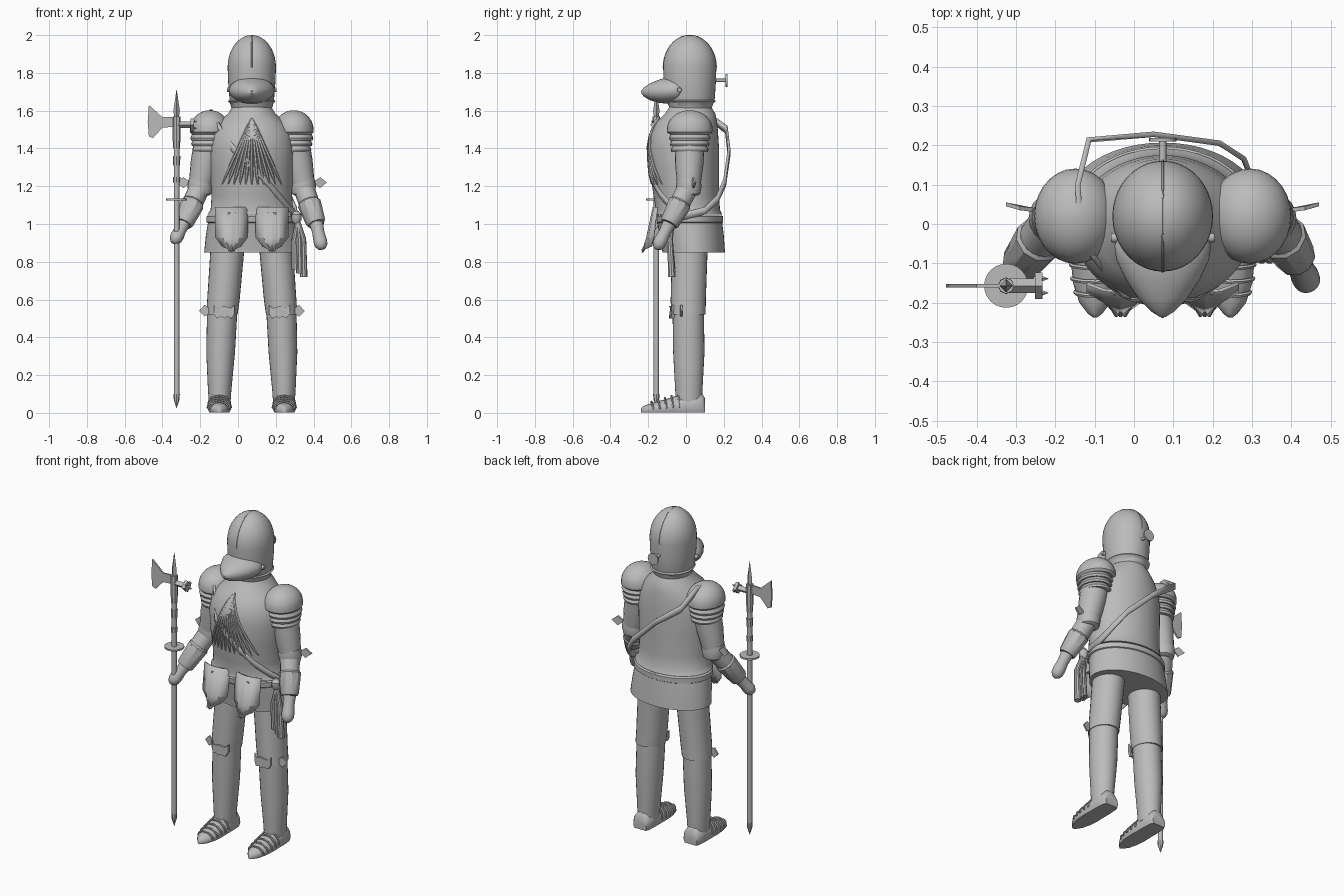
import bpy, bmesh, math
from mathutils import Vector

steel = bpy.data.materials.new("steel_grey")
steel.diffuse_color = (0.5, 0.5, 0.5, 1)
CX = 0.073  # mid-plane of the figure


def finish(name, bm, angle=35):
    bmesh.ops.recalc_face_normals(bm, faces=bm.faces)
    me = bpy.data.meshes.new(name)
    bm.to_mesh(me)
    bm.free()
    me.materials.append(steel)
    ob = bpy.data.objects.new(name, me)
    bpy.context.collection.objects.link(ob)
    bpy.ops.object.select_all(action='DESELECT')
    ob.select_set(True)
    bpy.context.view_layer.objects.active = ob
    bpy.ops.object.shade_smooth_by_angle(angle=math.radians(angle))
    return ob


def skin(name, rings, angle=35):
    """Join rings of points into a capped skin."""
    bm = bmesh.new()
    vs = [[bm.verts.new(p) for p in r] for r in rings]
    n = len(vs[0])
    for a, b in zip(vs, vs[1:]):
        for i in range(n):
            j = (i + 1) % n
            bm.faces.new((a[i], a[j], b[j], b[i]))
    bm.faces.new(vs[0])
    bm.faces.new(vs[-1])
    return finish(name, bm, angle)


def loft(name, rings, n=32, axis='z', angle=35):
    """Rings are (x, y, z, r1, r2), level along z or upright along y."""
    out = []
    for x, y, z, a, b in rings:
        pts = []
        for i in range(n):
            t = math.tau * i / n
            c, s = a * math.cos(t), b * math.sin(t)
            pts.append((x + c, y + s, z) if axis == 'z' else (x + c, y, z + s))
        out.append(pts)
    return skin(name, out, angle)


def tube(name, path, radii, n=20, angle=35):
    path = [Vector(p) for p in path]
    out = []
    for k, p in enumerate(path):
        d = (path[min(k + 1, len(path) - 1)] - path[max(k - 1, 0)]).normalized()
        u = d.cross(Vector((0, 1, 0)) if abs(d.y) < .9 else Vector((1, 0, 0))).normalized()
        v = d.cross(u)
        r = radii[k]
        out.append([p + r * (u * math.cos(math.tau * i / n) + v * math.sin(math.tau * i / n))
                    for i in range(n)])
    return skin(name, out, angle)


def plate(name, pts, thick):
    """Thin slab from an outline, thickened along a vector."""
    t = Vector(thick) / 2
    return skin(name, [[Vector(p) - t for p in pts], [Vector(p) + t for p in pts]])


# Body armour: z, half width, front y, back y
TORSO = [(1.05, .235, -.165, .192), (1.075, .218, -.16, .18), (1.15, .213, -.172, .175),
         (1.28, .22, -.192, .175), (1.4, .225, -.2, .175), (1.48, .212, -.187, .17),
         (1.54, .175, -.155, .165), (1.585, .125, -.11, .155), (1.625, .1, -.085, .13)]


def body_rings(rows):
    return [(CX, (f + b) / 2, z, w, (b - f) / 2) for z, w, f, b in rows]


def front_y(x, z):
    for p, q in zip(TORSO, TORSO[1:]):
        if p[0] <= z <= q[0]:
            t = (z - p[0]) / (q[0] - p[0])
            w, f, b = [p[i] + (q[i] - p[i]) * t for i in (1, 2, 3)]
            return (f + b) / 2 - (b - f) / 2 * math.sqrt(max(0, 1 - ((x - CX) / w) ** 2))
    return 0


loft("breast_and_back_plate", body_rings(TORSO), 48)
loft("belt", body_rings([(1.005, .232, -.155, .19), (1.01, .24, -.16, .197),
                         (1.04, .24, -.163, .197), (1.045, .232, -.158, .19)]), 48)
loft("skirt", body_rings([(.85, .252, -.125, .207), (.87, .25, -.127, .205),
                          (.94, .243, -.14, .2), (1.02, .23, -.153, .19)]), 48)

# Fluted fan on the chest
for i in range(11):
    end = -.085 + i * .0316
    pts = []
    for k in range(8):
        t = k / 7
        x, z = CX + (end - CX) * t, 1.56 - .35 * t
        pts.append((x, front_y(x, z) - .002, z))
    tube("chest_flute", pts, [.004] + [.009] * 6 + [.003], 6)

# Helmet with neck rim, snout visor, pivots and rear rondel
loft("helmet", [(CX, .025, 1.61, .105, .11), (CX, .022, 1.66, .118, .13), (CX, .02, 1.75, .125, .138)]
     + [(CX, .02, 1.83 + .17 * math.sin(a), .127 * math.cos(a) + .001, .14 * math.cos(a) + .001)
        for a in [math.pi / 2 * k / 10 for k in range(11)]], 40)
loft("neck_rim", [(CX, .025, 1.615, .108, .108), (CX, .025, 1.64, .115, .12),
                  (CX, .025, 1.65, .125, .133), (CX, .025, 1.657, .117, .125)], 40)
tube("helmet_crest", [(CX, .02 - .14 * math.cos(a), 1.83 + .17 * math.sin(a) - .002)
                      for a in [math.pi * k / 20 for k in range(21)]], [.004] * 21, 6)
loft("snout_visor", [(CX, -.236, 1.698, .008, .008), (CX, -.222, 1.699, .03, .025),
                     (CX, -.19, 1.7, .062, .045), (CX, -.14, 1.703, .095, .062),
                     (CX, -.09, 1.707, .118, .071), (CX, -.055, 1.708, .123, .069),
                     (CX, -.03, 1.708, .115, .06)], 32, 'y')
for s in (-1, 1):
    tube("visor_pivot", [(CX + s * .115, -.035, 1.71), (CX + s * .132, -.035, 1.71)], [.013, .011], 12)
    tube("breath_slit", [(CX + s * .012, -.222, 1.715), (CX, -.237, 1.70)], [.003, .003], 6)
tube("rondel_stem", [(CX, .14, 1.76), (CX, .215, 1.76)], [.009, .009], 12)
tube("rondel_disc", [(CX, .21, 1.76), (CX, .219, 1.76)], [.035, .035], 20)
tube("brow_stud", [(CX, -.10, 1.87), (CX, -.085, 1.91)], [.007, .004], 8)

for s in (-1, 1):
    # Shoulder dome and overlapping lames
    sx = CX + s * .222
    loft("shoulder_dome", [(sx, .02, 1.475, .095, .108), (sx, .02, 1.487, .105, .121)]
         + [(sx, .02, 1.5 + .102 * math.sin(a), .104 * math.cos(a) + .001, .12 * math.cos(a) + .001)
            for a in [math.pi / 2 * k / 8 for k in range(9)]], 28)
    for k in range(3):
        z, r = 1.455 - k * .031, .098 - k * .005
        loft("shoulder_lame", [(sx + s * .006, .02, z - .012, r - .004, r + .007),
                               (sx + s * .006, .02, z, r, r + .012),
                               (sx + s * .006, .02, z + .026, r - .012, r - .002)], 28)
    # Leg armour
    lx = CX + s * .128
    loft("thigh_plate", [(lx + s * .03, .012, .52, .083, .092), (lx + s * .022, .012, .6, .086, .093),
                         (lx, .02, .88, .09, .095)], 28)
    loft("shin_plate", [(lx + s * .042, .015, .05, .057, .07), (lx + s * .042, .015, .12, .062, .072),
                        (lx + s * .037, .015, .32, .076, .083), (lx + s * .029, .012, .53, .08, .083)], 28)
    kx = lx + s * .018
    outline = [(-.055, .57), (-.055, .525), (-.04, .50), (-.015, .51), (0, .5), (.015, .51),
               (.04, .50), (.055, .525), (.055, .57), (.035, .555), (0, .565), (-.035, .555)]
    plate("knee_cop", [(kx + x, -.083 + 6 * x * x, z) for x, z in outline], (0, .016, 0))
    plate("knee_wing", [(CX + s * x, y, z) for x, y, z in
                        [(.205, -.03, .54), (.25, -.025, .572), (.28, -.02, .54), (.25, -.025, .51)]],
          (0, .01, 0))
    # Pointed foot with cross lames
    fx = CX + s * .172
    prof = [(.1, .045, .075), (.085, .055, .1), (.03, .06, .105), (-.03, .06, .095), (-.09, .062, .075),
            (-.15, .056, .058), (-.2, .04, .043), (-.228, .018, .032), (-.238, .005, .022)]
    shape = [(-.85, 0), (-1, .25), (-.9, .6), (-.5, .93), (0, 1), (.5, .93), (.9, .6), (1, .25), (.85, 0)]
    skin("foot", [[(fx + a * w, y, .003 + b * h) for a, b in shape] for y, w, h in prof], 50)
    for y, w, h in [(-.03, .06, .095), (-.065, .061, .084), (-.1, .061, .073),
                    (-.135, .058, .063), (-.17, .05, .053)]:
        tube("foot_lame", [(fx + a * w, y - .012 * b, .006 + b * h) for a, b in shape[1:-1]], [.006] * 7, 6)
    # Hanging hip plate with a folded, fluted point
    tx = CX + s * .107
    top = [(-.087, -.155, 1.09), (-.043, -.172, 1.09), (0, -.176, 1.09), (.043, -.172, 1.09), (.087, -.155, 1.09)]
    mid = [(-.087, -.175, .93), (-.043, -.20, .925), (0, -.212, .925), (.043, -.20, .925), (.087, -.175, .93)]
    low = [(-.05, -.185, .88), (-.022, -.222, .868), (0, -.235, .85), (.022, -.222, .868), (.05, -.185, .88)]
    bm = bmesh.new()
    rows = [[bm.verts.new((tx + s * x, y, z)) for x, y, z in r] for r in (top, mid, low)]
    for a, b in zip(rows, rows[1:]):
        for i in range(4):
            bm.faces.new((a[i], a[i + 1], b[i + 1], b[i]))
    ob = finish("hip_plate", bm, 12)
    ob.modifiers.new("thickness", 'SOLIDIFY').thickness = .008
    for x in (-.035, 0, .035):
        tube("hip_plate_flute", [(tx + x, -.205 + abs(x) * .2, .92), (tx + x * .3, -.232, .858)],
             [.002, .006], 6)
    plate("hip_strap", [(tx + x, -.166, z) for x, z in
                        [(-.02, 1.0), (.02, 1.0), (.02, 1.06), (-.02, 1.06)]], (0, .03, 0))


# Arms: upper arm, elbow with wing, flared cuff, mitten
def arm(shoulder, elbow, wrist, hand, s):
    S, E, W, H = map(Vector, (shoulder, elbow, wrist, hand))
    tube("upper_arm", [S, S.lerp(E, .5), E], [.08, .076, .062])
    tube("elbow_cop", [E + Vector((0, 0, k * .02)) for k in (-2.4, -2, 0, 2, 2.4)],
         [.048, .06, .068, .06, .048])
    tube("forearm", [E, E.lerp(W, .5), W], [.056, .054, .043])
    tube("cuff", [E.lerp(W, .42), E.lerp(W, .46), E.lerp(W, .95), W], [.056, .063, .052, .046], 10)
    d = (H - W).normalized()
    tube("mitten", [W, W.lerp(H, .4), W.lerp(H, .8), H, H + d * .02, H + d * .028],
         [.036, .032, .036, .034, .022, .006])
    plate("elbow_wing", [E + Vector(p) for p in [(s * .05, .02, .02), (s * .09, .025, .048),
                         (s * .125, .035, .02), (s * .09, .025, -.01)]], (0, .01, 0))


arm((.295, .02, 1.45), (.345, .015, 1.2), (.415, -.09, 1.0), (.44, -.145, .89), 1)
arm((-.15, .02, 1.45), (-.2, .015, 1.2), (-.29, -.105, 1.0), (-.33, -.155, .92), -1)

# Diagonal shoulder strap, looping round to the far hip
front = [(x, front_y(x, z) - .008, z) for x, z in
         [(-.1, 1.5), (-.03, 1.4), (.05, 1.33), (.13, 1.25), (.21, 1.16), (.26, 1.1)]]
loop = front + [(.315, -.02, 1.04), (.312, .1, 1.07), (.285, .17, 1.13), (.22, .212, 1.22),
                (.05, .235, 1.38), (-.12, .22, 1.5), (-.15, .1, 1.585), (-.14, -.05, 1.56)]
bm = bmesh.new()
lo = [bm.verts.new((x, y, z - .02)) for x, y, z in loop]
hi = [bm.verts.new((x, y, z + .02)) for x, y, z in loop]
for i in range(len(loop)):
    j = (i + 1) % len(loop)
    bm.faces.new((lo[i], lo[j], hi[j], hi[i]))
finish("shoulder_strap", bm).modifiers.new("thickness", 'SOLIDIFY').thickness = .014

# Knotted tassels at the hip
tube("strap_knot", [(.31, -.07, 1.0), (.31, -.07, 1.02), (.31, -.07, 1.05), (.31, -.07, 1.07)],
     [.012, .026, .026, .01], 12)
for x, z in [(.30, .76), (.325, .74), (.345, .72)]:
    tube("tassel", [(.315, -.07, 1.02), (x, -.085, .92), (x + .003, -.075, z)], [.012, .016, .02], 10)

# Pole weapon: shaft, hand disc, spikes, axe blade, clawed hammer
px, py = -.325, -.157
tube("pole", [(px, py, .09), (px, py, 1.5)], [.015, .015], 12)
tube("pole_foot_spike", [(px, py, .1), (px, py, .07), (px, py, .025)], [.017, .015, .001], 8)
tube("hand_disc", [(px, py, 1.125), (px, py, 1.135)], [.056, .056], 24)
for z, l in [(1.22, .03), (1.31, .05), (1.4, .05)]:
    tube("pole_collar", [(px, py, z), (px, py, z + l)], [.018, .02], 8)
tube("pole_head", [(px, py, 1.44), (px, py, 1.57)], [.021, .02], 8)
tube("top_spike", [(px, py, 1.56), (px, py, 1.6), (px, py, 1.71)], [.012, .017, .001], 4)
plate("axe_blade", [(-.335, py, 1.515), (-.4, py, 1.51), (-.45, py, 1.455), (-.472, py, 1.465),
                    (-.478, py, 1.54), (-.472, py, 1.63), (-.4, py, 1.565), (-.335, py, 1.568)], (0, .01, 0))
tube("hammer_neck", [(px, py, 1.525), (-.245, py, 1.525)], [.018, .018], 4)
tube("hammer_face", [(-.252, py, 1.525), (-.232, py, 1.525)], [.034, .034], 4)
for dy in (-.018, .018):
    for dz in (-.018, .018):
        tube("hammer_claw", [(-.234, py + dy, 1.525 + dz), (-.218, py + dy, 1.525 + dz)], [.008, .001], 6)
